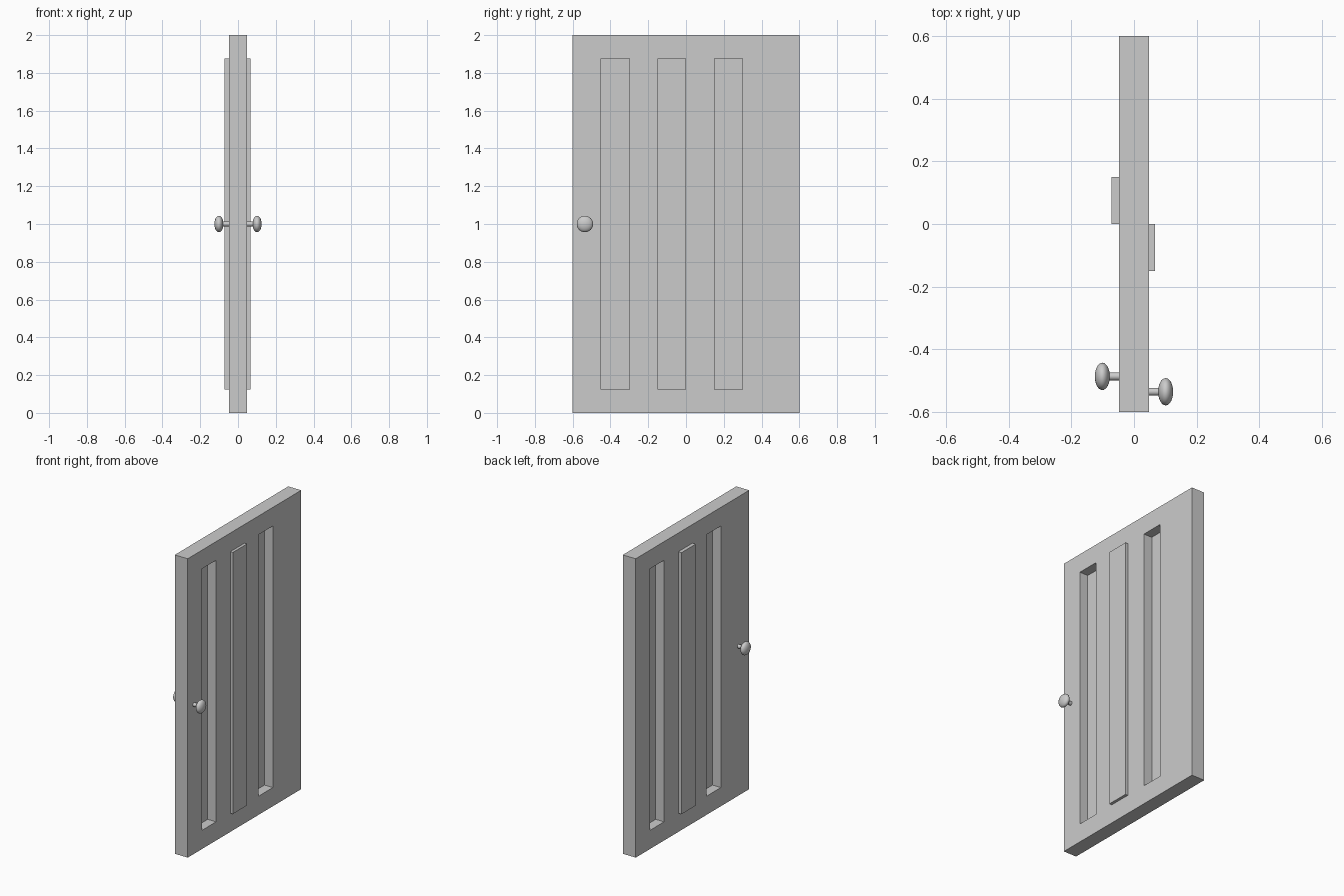
import bpy, bmesh, math
from mathutils import Vector, Matrix

if "Cube" in bpy.data.objects:
    bpy.data.objects.remove(bpy.data.objects["Cube"])

X_BACK, X_FRONT = -0.048, 0.048
Z0, Z1 = 0.125, 1.875


def finish(name, bm):
    bmesh.ops.recalc_face_normals(bm, faces=bm.faces)
    me = bpy.data.meshes.new(name)
    bm.to_mesh(me)
    bm.free()
    ob = bpy.data.objects.new(name, me)
    bpy.context.collection.objects.link(ob)
    return ob


# door slab: box sliced into 0.15-wide columns plus two horizontal cuts
bm = bmesh.new()
bmesh.ops.create_cube(bm, size=1, matrix=Matrix.Translation((0, 0, 1)) @
                      Matrix.Diagonal((X_FRONT - X_BACK, 1.2, 2, 1)))
cuts = [((0, -0.45 + 0.15 * i, 0), (0, 1, 0)) for i in range(7)]
cuts += [((0, 0, z), (0, 0, 1)) for z in (Z0, Z1)]
for co, no in cuts:
    bmesh.ops.bisect_plane(bm, geom=bm.verts[:] + bm.edges[:] + bm.faces[:],
                           plane_co=co, plane_no=no)

# panels: outer two sunken, middle one raised; back is the front turned around
RECESS = 0.062
for side, raised in ((1, 0.019), (-1, 0.024)):
    for yc, offset in ((-0.375, -RECESS), (-0.075, raised), (0.225, -RECESS)):
        face = [f for f in bm.faces if f.normal.x * side > 0.9
                and (f.calc_center_median() - Vector((side * X_FRONT, yc * side, 1))).length < 0.01]
        out = bmesh.ops.extrude_discrete_faces(bm, faces=face)
        bmesh.ops.translate(bm, verts=out["faces"][0].verts[:], vec=(side * offset, 0, 0))
        bm.normal_update()
finish("door_slab", bm)


# knobs: flattened ball on a short round stem
def knob(name, side, y):
    bm = bmesh.new()
    bmesh.ops.create_uvsphere(bm, u_segments=32, v_segments=16, radius=1,
                              matrix=Matrix.Translation((side * 0.101, y, 1)) @
                              Matrix.Diagonal((0.024, 0.0435, 0.0435, 1)) @
                              Matrix.Rotation(math.pi / 2, 4, 'Y'))
    bmesh.ops.create_cone(bm, cap_ends=True, segments=32, radius1=0.0125, radius2=0.0125,
                          depth=0.05, matrix=Matrix.Translation((side * 0.065, y, 1)) @
                          Matrix.Rotation(math.pi / 2, 4, 'Y'))
    ob = finish(name, bm)
    bpy.ops.object.select_all(action='DESELECT')
    ob.select_set(True)
    bpy.context.view_layer.objects.active = ob
    bpy.ops.object.shade_smooth_by_angle(angle=math.radians(40))


knob("front_knob", 1, -0.535)
knob("back_knob", -1, -0.486)
